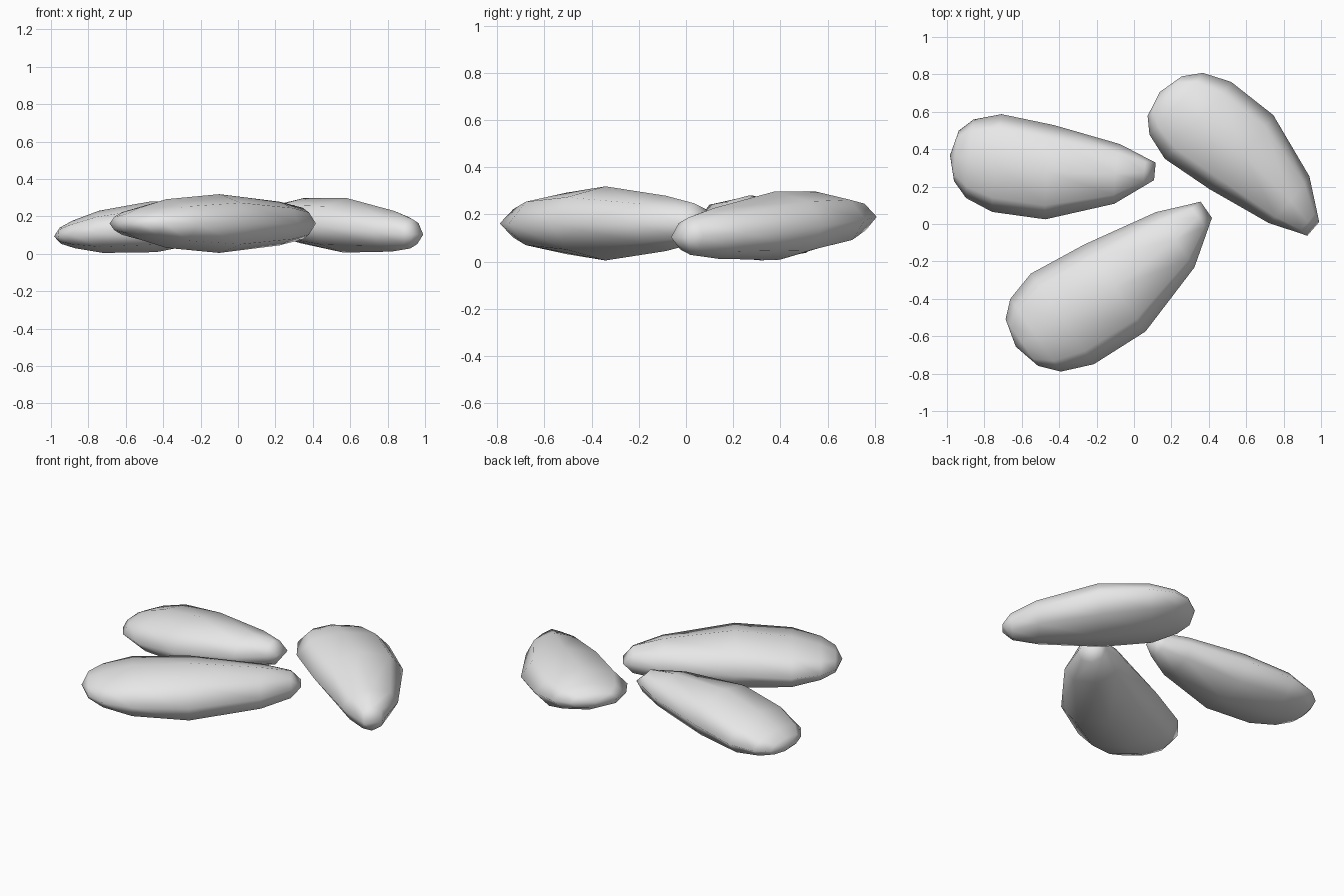
import bpy, bmesh
from math import sin, cos, radians, tau

cube = bpy.data.objects.get("Cube")
if cube:
    bpy.data.objects.remove(cube, do_unlink=True)

grey = bpy.data.materials.new("light grey")
grey.use_nodes = True
colour = (0.8, 0.8, 0.8, 1)
grey.diffuse_color = colour
grey.node_tree.nodes["Principled BSDF"].inputs["Base Color"].default_value = colour

SIDES = 8
# Seed sections from blunt end to tip: along, sideways bend, half width, half height
SECTIONS = [
    (-0.577, 0.030, 0.152, 0.050),
    (-0.494, 0.020, 0.237, 0.085),
    (-0.327, 0.010, 0.295, 0.130),
    (0.0, -0.015, 0.284, 0.157),
    (0.41, 0.013, 0.180, 0.117),
    (0.58, 0.040, 0.085, 0.085),
]


def seed_mesh():
    bm = bmesh.new()
    rings = []
    for along, bend, width, height in SECTIONS:
        rings.append([bm.verts.new((along, bend + width * cos(tau * i / SIDES),
                                    height * sin(tau * i / SIDES)))
                      for i in range(SIDES)])
    for a, b in zip(rings, rings[1:]):
        for i in range(SIDES):
            j = (i + 1) % SIDES
            bm.faces.new((a[i], a[j], b[j], b[i]))

    # Rounded blunt end
    end = bm.verts.new((-0.616, 0.03, 0))
    for i in range(SIDES):
        bm.faces.new((end, rings[0][i], rings[0][i - 1]))

    # Chisel tip: the last ring closes onto a short flat edge
    left, right = (bm.verts.new((0.638, 0.05 + s * 0.053, 0)) for s in (1, -1))
    last = rings[-1]
    half = SIDES // 2
    for i in range(SIDES):
        j = (i + 1) % SIDES
        mid = i + 0.5
        tip = right if half / 2 < mid < half * 1.5 else left
        bm.faces.new((last[i], last[j], tip))
    bm.faces.new((last[half // 2], right, left))
    bm.faces.new((last[half + half // 2], left, right))

    bmesh.ops.recalc_face_normals(bm, faces=bm.faces)
    for face in bm.faces:
        face.smooth = True
    mesh = bpy.data.meshes.new("seed")
    bm.to_mesh(mesh)
    bm.free()
    mesh.materials.append(grey)
    return mesh


# Three seeds share one mesh: name, position, scale, roll, pitch, heading
mesh = seed_mesh()
for name, place, scale, turn in [
    ("front_seed", (-0.109, -0.329, 0.162), (1, 1, 1), (0, 0, 34.8)),
    ("right_seed", (-0.449, 0.29, 0.145), (0.88, 0.89, 0.87), (0, -5.5, -5.4)),
    ("left_seed", (0.565, 0.374, 0.152), (0.88, 0.92, 0.93), (180, 5, -40.8)),
]:
    seed = bpy.data.objects.new(name, mesh)
    seed.location = place
    seed.scale = scale
    seed.rotation_euler = [radians(t) for t in turn]
    bpy.context.collection.objects.link(seed)
